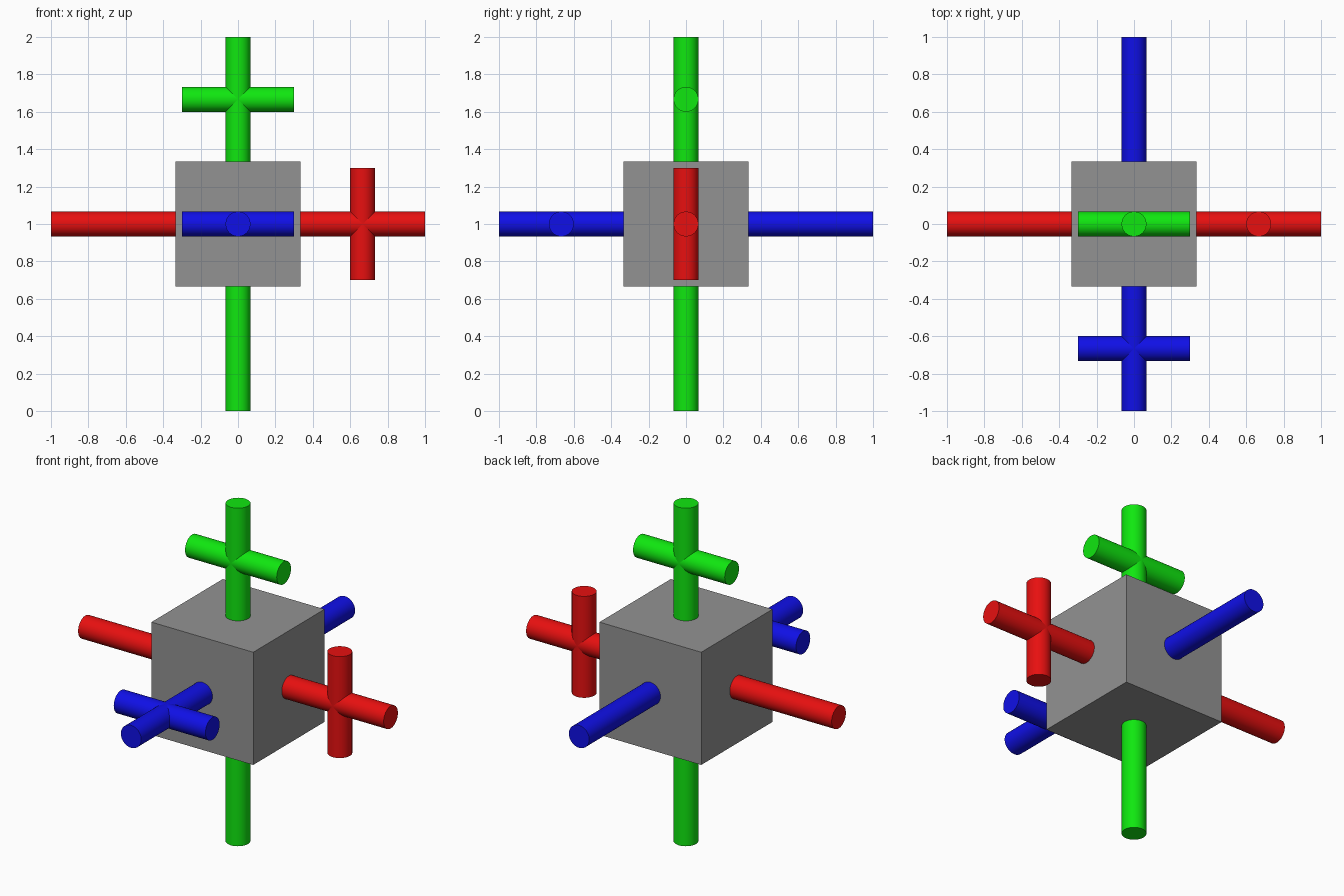
import bpy
import math

if "Cube" in bpy.data.objects:
    bpy.data.objects.remove(bpy.data.objects["Cube"])

CENTRE = 1.0        # height of the hub
RADIUS = 1 / 15     # rod radius
ARM = 2 / 3         # distance of each crossbar from the hub


def material(name, rgb):
    m = bpy.data.materials.new(name)
    m.diffuse_color = (*rgb, 1)
    m.use_nodes = True
    m.node_tree.nodes["Principled BSDF"].inputs["Base Color"].default_value = m.diffuse_color
    return m


grey = material("grey", (0.29, 0.29, 0.29))
red = material("red", (0.8, 0.005, 0.005))
green = material("green", (0.005, 0.8, 0.005))
blue = material("blue", (0.005, 0.005, 0.8))

ROTATION = {"x": (0, math.pi / 2, 0), "y": (math.pi / 2, 0, 0), "z": (0, 0, 0)}


def rod(name, axis, length, offset, mat):
    """Round rod along an axis, offset from the hub centre."""
    x, y, z = offset
    bpy.ops.mesh.primitive_cylinder_add(
        vertices=32, radius=RADIUS, depth=length,
        location=(x, y, z + CENTRE), rotation=ROTATION[axis])
    ob = bpy.context.object
    ob.name = name
    ob.data.materials.append(mat)
    bpy.ops.object.shade_smooth_by_angle(angle=math.radians(30))


# Central cube
bpy.ops.mesh.primitive_cube_add(size=2 / 3, location=(0, 0, CENTRE))
hub = bpy.context.object
hub.name = "hub_cube"
hub.data.materials.append(grey)

# Axis rods, each with a crossbar on one end
for label, axis, cross_axis, offset, mat in (
        ("red", "x", "z", (ARM, 0, 0), red),
        ("blue", "y", "x", (0, -ARM, 0), blue),
        ("green", "z", "x", (0, 0, ARM), green)):
    rod(label + "_axis_rod", axis, 2.0, (0, 0, 0), mat)
    rod(label + "_crossbar", cross_axis, 0.6, offset, mat)
